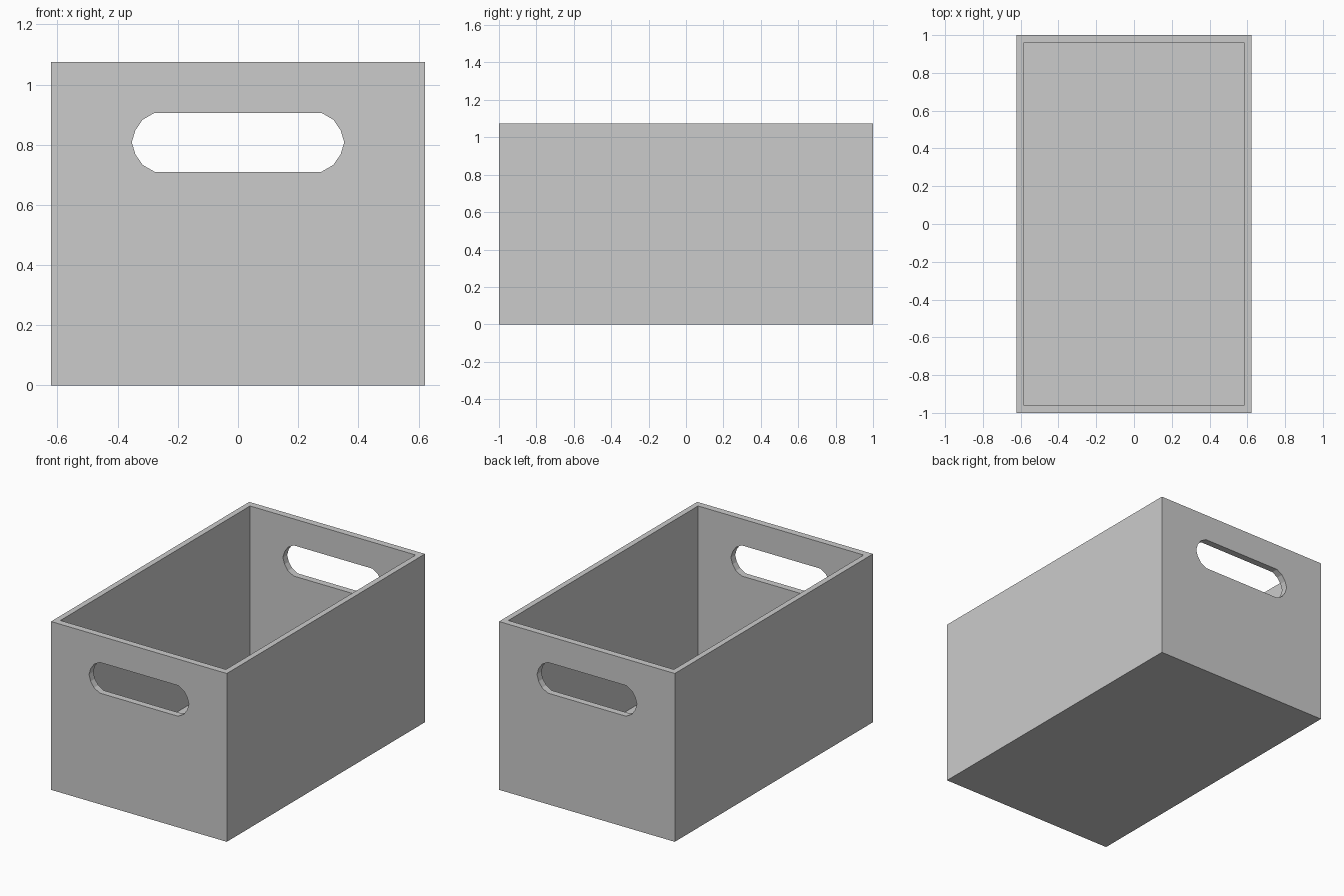
import bpy
import bmesh

if "Cube" in bpy.data.objects:
    bpy.data.objects.remove(bpy.data.objects["Cube"])

W, L, H = 1.242, 2.0, 1.075      # outer size
WALL_X, WALL_Y, FLOOR = 0.036, 0.043, 0.04
SLOT_Z = 0.808


def make_object(name, bm):
    bmesh.ops.recalc_face_normals(bm, faces=bm.faces)
    mesh = bpy.data.meshes.new(name)
    bm.to_mesh(mesh)
    bm.free()
    obj = bpy.data.objects.new(name, mesh)
    bpy.context.collection.objects.link(obj)
    return obj


def box(name, size, z0):
    bm = bmesh.new()
    bmesh.ops.create_cube(bm, size=1)
    for v in bm.verts:
        v.co = (v.co.x * size[0], v.co.y * size[1], (v.co.z + 0.5) * size[2] + z0)
    return make_object(name, bm)


def slot_cutter(name):
    # Faceted rounded slot, extruded through both end walls
    end = [(0.277, -0.098), (0.317, -0.075), (0.341, -0.040), (0.353, 0),
           (0.341, 0.040), (0.317, 0.075), (0.277, 0.098)]
    outline = end + [(-x, z) for x, z in reversed(end)]
    bm = bmesh.new()
    face = bm.faces.new([bm.verts.new((x, -1.2, SLOT_Z + z)) for x, z in outline])
    ext = bmesh.ops.extrude_face_region(bm, geom=[face])
    moved = [g for g in ext["geom"] if isinstance(g, bmesh.types.BMVert)]
    bmesh.ops.translate(bm, verts=moved, vec=(0, 2.4, 0))
    return make_object(name, bm)


# Crate body, hollowed and pierced by the handle slots
crate = box("storage_crate", (W, L, H), 0)
cutters = [box("cavity_cutter", (W - 2 * WALL_X, L - 2 * WALL_Y, H), FLOOR),
           slot_cutter("handle_slot_cutter")]
for cutter in cutters:
    cutter.hide_render = True
    mod = crate.modifiers.new(cutter.name, 'BOOLEAN')
    mod.operation = 'DIFFERENCE'
    mod.solver = 'EXACT'
    mod.object = cutter

# Apply the cuts and remove the helpers
bpy.context.view_layer.objects.active = crate
for cutter in cutters:
    bpy.ops.object.modifier_apply(modifier=cutter.name)
    bpy.data.objects.remove(cutter)
